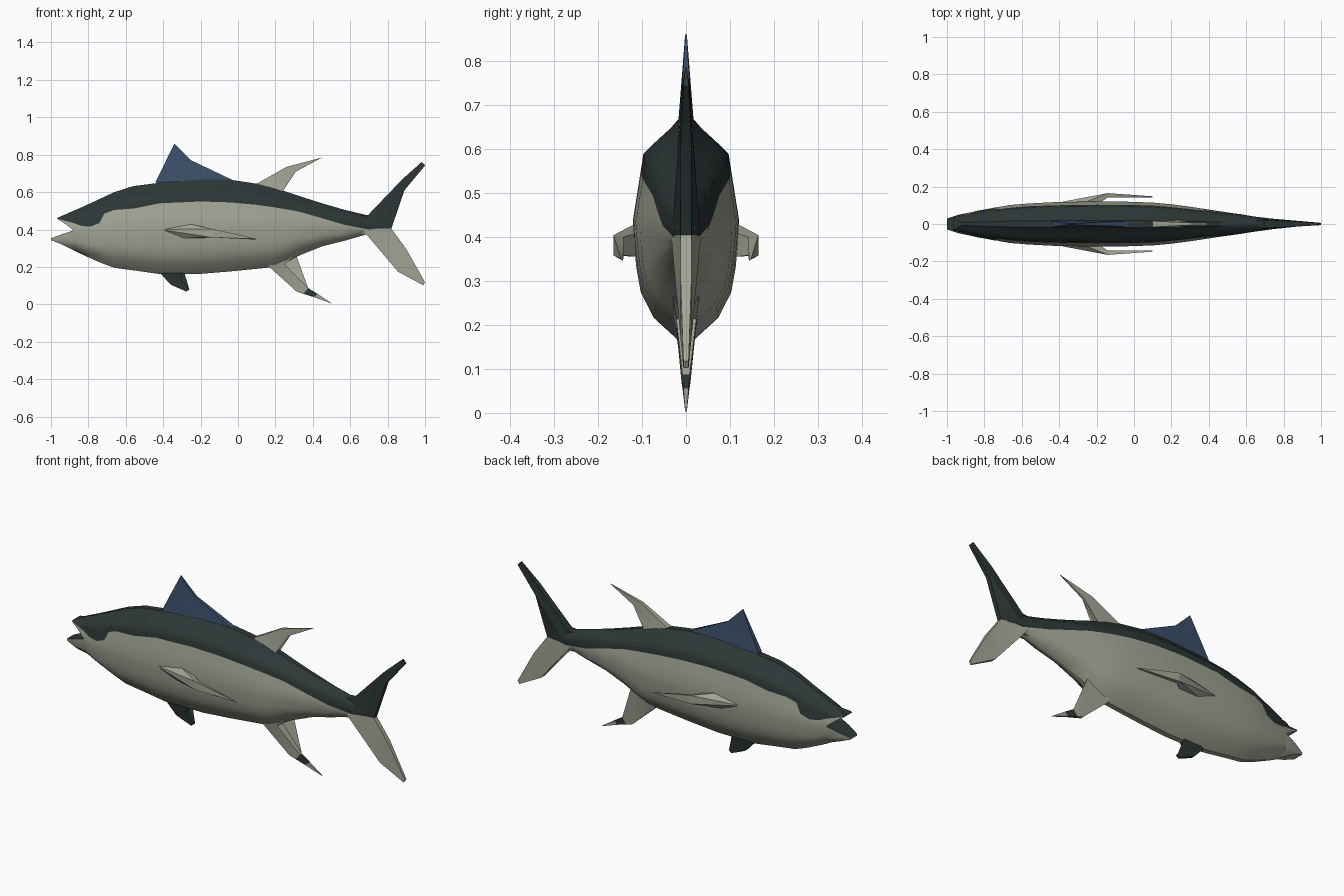
import bpy, bmesh, math


def material(name, rgb):
    m = bpy.data.materials.new(name)
    m.diffuse_color = (*rgb, 1)
    return m


DARK = material("dark_back", (0.026, 0.037, 0.037))
PALE = material("pale_belly", (0.36, 0.375, 0.30))
BLUE = material("blue_fin", (0.045, 0.078, 0.145))


def finish(bm, name, mats, angle=35):
    bmesh.ops.recalc_face_normals(bm, faces=bm.faces)
    me = bpy.data.meshes.new(name)
    bm.to_mesh(me)
    bm.free()
    for m in mats:
        me.materials.append(m)
    me.shade_smooth()
    me.set_sharp_from_angle(angle=math.radians(angle))
    ob = bpy.data.objects.new(name, me)
    bpy.context.collection.objects.link(ob)
    return ob


# relative half width of the body at relative height t
PROFILE = [(0, .12), (.15, .79), (.35, .94), (.53, 1), (.85, .79), (.98, .2), (1, .15)]


def girth(t):
    t = min(max(t, 0), 1)
    for (a, u), (b, v) in zip(PROFILE, PROFILE[1:]):
        if t <= b:
            return u + (v - u) * (t - a) / (b - a)


UP, LOW = 6, 7


def section(bm, x, bottom, top, w, split, lo=None, hi=None):
    """Ring of points with one row lying on the colour line."""
    lo = bottom if lo is None else lo
    hi = top if hi is None else hi
    split = min(max(split, lo), hi)
    zs = [hi + (split - hi) * i / UP for i in range(UP)]
    zs += [split + (lo - split) * i / LOW for i in range(LOW + 1)]
    half = [(w * girth((z - bottom) / (top - bottom)), z) for z in zs]
    pts = half + [(-y, z) for y, z in reversed(half)]
    return [bm.verts.new((x, y, z)) for y, z in pts]


def loft(name, stations):
    bm = bmesh.new()
    rings = [section(bm, *s) for s in stations]
    n, m = len(rings[0]), UP + LOW
    for a, b in zip(rings, rings[1:]):
        for k in range(n):
            f = bm.faces.new((a[k], a[(k + 1) % n], b[(k + 1) % n], b[k]))
            row = k if k <= m else 2 * m - k
            f.material_index = 0 if row < UP else 1
    for r in (rings[0], rings[-1]):
        bm.faces.new(r).material_index = 1
    bmesh.ops.dissolve_degenerate(bm, dist=1e-5, edges=bm.edges)
    return finish(bm, name, (DARK, PALE))


# body: x, bottom, top, half width, colour line
loft("body", [
    (-.88, .29, .50, .062, .435), (-.84, .27, .517, .071, .42), (-.79, .247, .54, .08, .415),
    (-.74, .225, .563, .089, .435), (-.715, .215, .575, .093, .485), (-.66, .195, .60, .103, .505),
    (-.56, .182, .632, .11, .512), (-.42, .162, .65, .119, .54), (-.2, .163, .667, .122, .55),
    (-.04, .176, .666, .12, .545), (.1, .19, .645, .115, .532), (.2, .20, .62, .106, .518),
    (.26, .225, .602, .098, .508), (.33, .262, .578, .088, .495), (.45, .31, .54, .071, .46),
    (.57, .34, .505, .053, .425), (.70, .378, .474, .034, .40), (.78, .40, .44, .022, .41)])

# jaws forming the open mouth
loft("upper_jaw", [
    (-.88, .29, .50, .062, .435, .395, .50), (-.92, .30, .482, .052, .445, .428, .482),
    (-.965, .33, .485, .042, .458, .455, .463)])
loft("lower_jaw", [
    (-.88, .29, .50, .062, .6, .29, .395), (-.94, .30, .46, .05, .6, .32, .375),
    (-1.0, .30, .42, .03, .6, .343, .353)])


def fin(name, pts, mat):
    """Outline of (x, z, half thickness), mirrored across y = 0."""
    bm = bmesh.new()
    r = [bm.verts.new((x, t, z)) for x, z, t in pts]
    l = [bm.verts.new((x, -t, z)) for x, z, t in pts]
    n = len(pts)
    sides = [bm.faces.new(r), bm.faces.new(l[::-1])]
    for i in range(n):
        j = (i + 1) % n
        bm.faces.new((r[i], l[i], l[j], r[j]))
    bmesh.ops.triangulate(bm, faces=sides)
    return finish(bm, name, (mat,), 30)


# fins along the back
fin("first_dorsal_fin", [(-.43, .63, .02), (-.44, .655, .016), (-.34, .86, .002),
                         (-.25, .77, .007), (-.03, .665, .014), (-.05, .63, .02)], BLUE)
fin("second_dorsal_fin", [(.09, .62, .022), (.10, .645, .016), (.26, .735, .008),
                          (.45, .785, .002), (.31, .71, .006), (.225, .62, .016),
                          (.23, .59, .022)], PALE)

# fins under the belly
fin("pelvic_fin", [(-.40, .185, .022), (-.41, .16, .016), (-.36, .105, .012), (-.275, .068, .006),
                   (-.26, .08, .006), (-.305, .135, .012), (-.29, .18, .022)], DARK)
fin("anal_fin", [(.16, .215, .03), (.175, .193, .022), (.315, .067, .01), (.35, .056, .008),
                 (.375, .087, .008), (.25, .213, .022), (.31, .265, .03)], PALE)
fin("anal_fin_band", [(.35, .056, .008), (.405, .039, .006), (.425, .056, .006),
                      (.375, .087, .008)], DARK)
fin("anal_fin_tip", [(.405, .039, .006), (.505, .003, .002), (.425, .056, .006)], PALE)

# tail lobes
fin("upper_tail_lobe", [(.66, .475, .02), (.695, .477, .022), (.88, .67, .013), (.983, .762, .006),
                        (1.0, .742, .006), (.89, .61, .012), (.82, .405, .012),
                        (.70, .405, .032)], DARK)
fin("lower_tail_lobe", [(.66, .405, .034), (.66, .37, .02), (.70, .376, .024), (.855, .175, .013),
                        (.99, .102, .006), (1.0, .118, .006), (.90, .295, .012),
                        (.82, .405, .012)], PALE)

# pectoral fins: a flared base and a free swept blade on each side
joint = [(-.14, .165, .404), (-.14, .165, .358), (-.14, .142, .358), (-.14, .142, .40)]
base = [(-.42, .112, .40), (-.27, .112, .432), (-.30, .112, .355),
        (-.19, .108, .355), (-.19, .108, .41)]
blade = [(.10, .148, .35), (.10, .143, .346)]
for side, label in ((1, "left"), (-1, "right")):
    for part, pts in (("base", base + joint), ("blade", joint + blade)):
        bm = bmesh.new()
        for x, y, z in pts:
            bm.verts.new((x, y * side, z))
        bmesh.ops.convex_hull(bm, input=bm.verts)
        finish(bm, f"{label}_pectoral_fin_{part}", (PALE,), 30)
